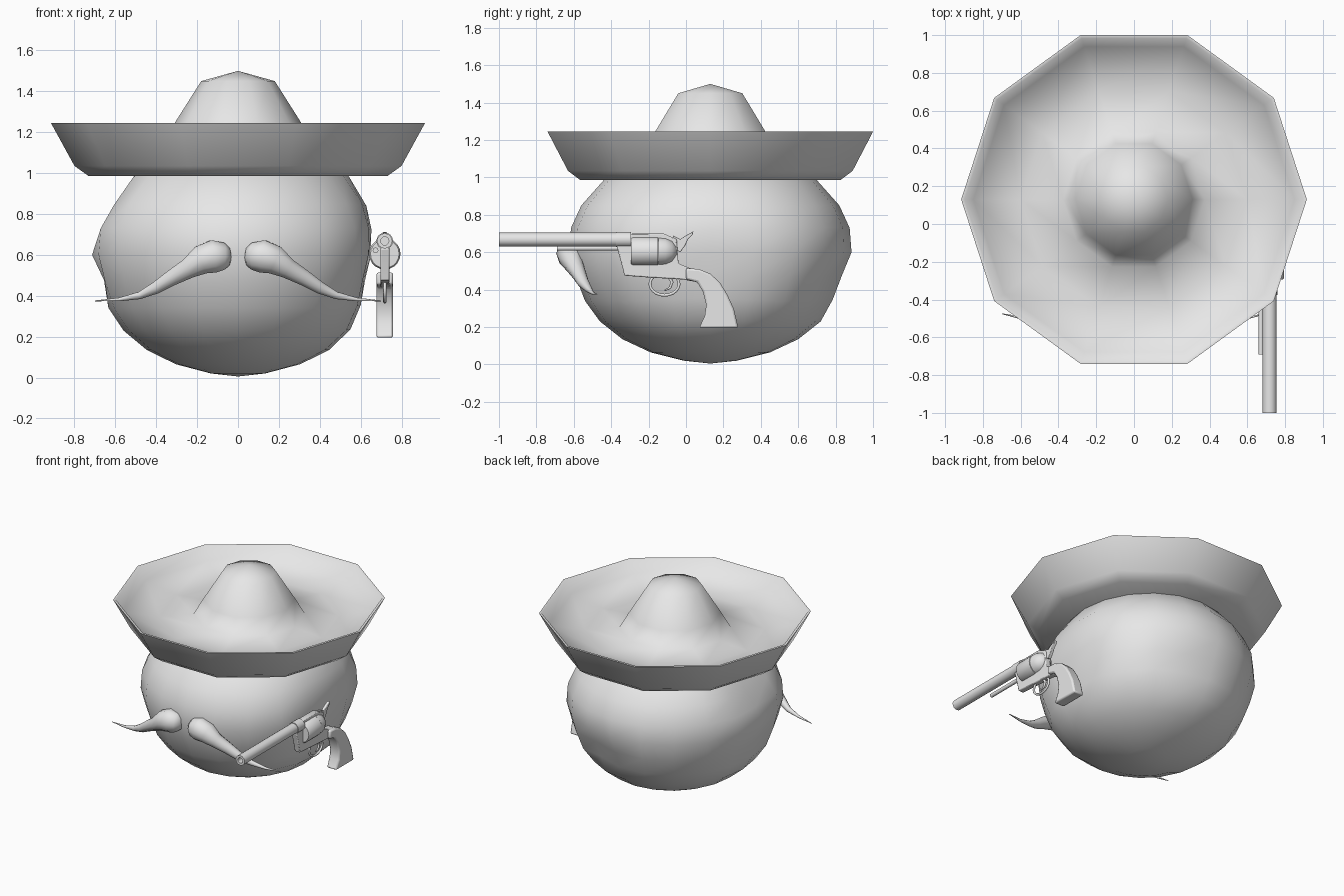
import bpy, bmesh
from math import sin, cos, tau, radians
from mathutils import Vector

cube = bpy.data.objects.get("Cube")
if cube:
    bpy.data.objects.remove(cube, do_unlink=True)

grey = bpy.data.materials.new("plain grey")
grey.use_nodes = True
grey.diffuse_color = (0.8, 0.8, 0.8, 1)
grey.node_tree.nodes["Principled BSDF"].inputs["Base Color"].default_value = (0.8, 0.8, 0.8, 1)


def add_object(name, data):
    ob = bpy.data.objects.new(name, data)
    bpy.context.scene.collection.objects.link(ob)
    data.materials.append(grey)
    return ob


def finish(name, bm, angle=50):
    bmesh.ops.recalc_face_normals(bm, faces=bm.faces)
    me = bpy.data.meshes.new(name)
    bm.to_mesh(me)
    bm.free()
    me.shade_smooth()
    me.set_sharp_from_angle(angle=radians(angle))
    return add_object(name, me)


def lathe(profile, segs, centre, axis="z"):
    """Spin (radius, height) points about a z or y axis through centre."""
    bm = bmesh.new()
    c = Vector(centre)
    rings = []
    for r, h in profile:
        ring = []
        for k in range(1 if r == 0 else segs):
            a, b = r * cos(tau * k / segs), r * sin(tau * k / segs)
            ring.append(bm.verts.new(c + Vector((a, b, h) if axis == "z" else (a, h, b))))
        rings.append(ring)
    for lo, hi in zip(rings, rings[1:]):
        for k in range(segs):
            n = (k + 1) % segs
            quad = [lo[k % len(lo)], lo[n % len(lo)], hi[n % len(hi)], hi[k % len(hi)]]
            bm.faces.new(list(dict.fromkeys(quad)))
    return bm


def plate(name, outline, x, half, bevel):
    """Extrude a (y, z) outline sideways and round its edges."""
    bm = bmesh.new()
    face = bm.faces.new([bm.verts.new((x - half, y, z)) for y, z in outline])
    out = bmesh.ops.extrude_face_region(bm, geom=[face])
    moved = [v for v in out["geom"] if isinstance(v, bmesh.types.BMVert)]
    bmesh.ops.translate(bm, verts=moved, vec=(2 * half, 0, 0))
    ob = finish(name, bm)
    mod = ob.modifiers.new("rounded edges", "BEVEL")
    mod.width, mod.segments = bevel, 2


def tube(name, points, cyclic=False):
    """Round tube through (x, y, z, radius) points."""
    cu = bpy.data.curves.new(name, "CURVE")
    cu.dimensions = "3D"
    cu.bevel_depth, cu.bevel_resolution, cu.use_fill_caps = 1, 3, True
    sp = cu.splines.new("POLY")
    sp.points.add(len(points) - 1)
    for p, (x, y, z, r) in zip(sp.points, points):
        p.co, p.radius = (x, y, z, 1), r
    sp.use_cyclic_u = cyclic
    add_object(name, cu)


# Head: rounded ball with a few soft dents pressed towards its middle
MID_Y = 0.13
head = lathe([(0, 0.005), (0.14, 0.02), (0.32, 0.065), (0.47, 0.135), (0.59, 0.23),
              (0.67, 0.34), (0.72, 0.47), (0.755, 0.6), (0.745, 0.73), (0.69, 0.85),
              (0.57, 0.985), (0.4, 1.08), (0, 1.14)], 20, (0, MID_Y, 0))
middle = Vector((0, MID_Y, 0.6))
dents = [((0.69, 0.1, 0.57), 0.42, 0.09), ((-0.65, 0.13, 0.86), 0.27, 0.09),
         ((-0.68, 0.13, 0.47), 0.15, 0.03), ((0.15, 0.82, 0.41), 0.22, 0.07)]
for v in head.verts:
    v.co.x *= 0.95
    start = v.co.copy()
    for spot, reach, depth in dents:
        near = max(0, 1 - (start - Vector(spot)).length / reach)
        v.co -= (start - middle).normalized() * depth * near
finish("head", head, 60)

# Wide ten-sided hat: shallow dished brim, short lip and a tall crown
finish("hat", lathe([(0, 0.985), (0.73, 0.985), (0.80, 1.035), (0.915, 1.245), (0.897, 1.245),
                     (0.85, 1.155), (0.6, 1.115), (0.375, 1.135), (0.31, 1.245),
                     (0.18, 1.45), (0, 1.5)], 10, (0, MID_Y, 0)), 78)

# Moustache: two mirrored drops with long thin tips
drop = [(0.032, -0.6, 0.59, 0.012), (0.042, -0.6, 0.59, 0.045), (0.07, -0.605, 0.592, 0.07),
        (0.12, -0.61, 0.593, 0.084), (0.18, -0.61, 0.575, 0.074), (0.24, -0.6, 0.535, 0.052),
        (0.32, -0.575, 0.49, 0.041), (0.4, -0.55, 0.44, 0.031), (0.48, -0.52, 0.402, 0.019),
        (0.58, -0.5, 0.382, 0.009), (0.7, -0.475, 0.375, 0.002)]
for side, sign in (("left", 1), ("right", -1)):
    tube(side + "_moustache", [(sign * x, y, z, r) for x, y, z, r in drop])

# Revolver beside the head, pointing forwards
GX = 0.718
for name, profile, segs, x, z in (
        ("barrel", [(0, -0.93), (0.02, -0.93), (0.02, -1), (0.037, -1), (0.037, -0.3),
                    (0, -0.3)], 16, GX, 0.668),
        ("barrel_collar", [(0, -0.375), (0.041, -0.375), (0.041, -0.295), (0, -0.295)],
         16, GX, 0.668),
        ("ejector_rod", [(0, -0.69), (0.014, -0.69), (0.014, -0.3), (0, -0.3)],
         10, GX - 0.045, 0.622),
        ("cylinder", [(0, -0.295), (0.07, -0.295), (0.077, -0.285), (0.077, -0.15),
                      (0, -0.15)], 20, GX, 0.605),
        ("recoil_shield", [(0, -0.147), (0.075, -0.147), (0.073, -0.11), (0.058, -0.075),
                           (0.03, -0.052), (0, -0.045)], 16, GX, 0.605)):
    finish(name, lathe(profile, segs, (x, 0, z), "y"), 40)
plate("frame", [(-0.37, 0.63), (-0.29, 0.7), (-0.12, 0.7), (-0.05, 0.67), (-0.04, 0.54),
                (0.02, 0.515), (0.09, 0.5), (0.06, 0.44), (-0.02, 0.455), (-0.2, 0.465),
                (-0.33, 0.475), (-0.34, 0.52)], GX, 0.022, 0.006)
plate("grip", [(0, 0.515), (0.07, 0.51), (0.13, 0.485), (0.18, 0.44), (0.22, 0.375),
               (0.255, 0.3), (0.28, 0.195), (0.07, 0.195), (0.1, 0.26), (0.108, 0.32),
               (0.09, 0.39), (0.06, 0.44), (0, 0.455)], GX, 0.041, 0.011)
plate("hammer", [(-0.07, 0.62), (-0.07, 0.69), (-0.03, 0.67), (0, 0.69), (0.04, 0.712),
                 (0.035, 0.695), (0.012, 0.67), (-0.005, 0.635), (-0.03, 0.6)], GX, 0.012, 0.003)
tube("trigger_guard", [(GX, -0.115 + 0.078 * cos(tau * k / 20), 0.43 + 0.06 * sin(tau * k / 20), 0.008)
                       for k in range(20)], True)
tube("trigger", [(GX, -0.09, 0.47, 0.01), (GX, -0.075, 0.44, 0.009), (GX, -0.085, 0.41, 0.007),
                 (GX, -0.115, 0.395, 0.004)])
